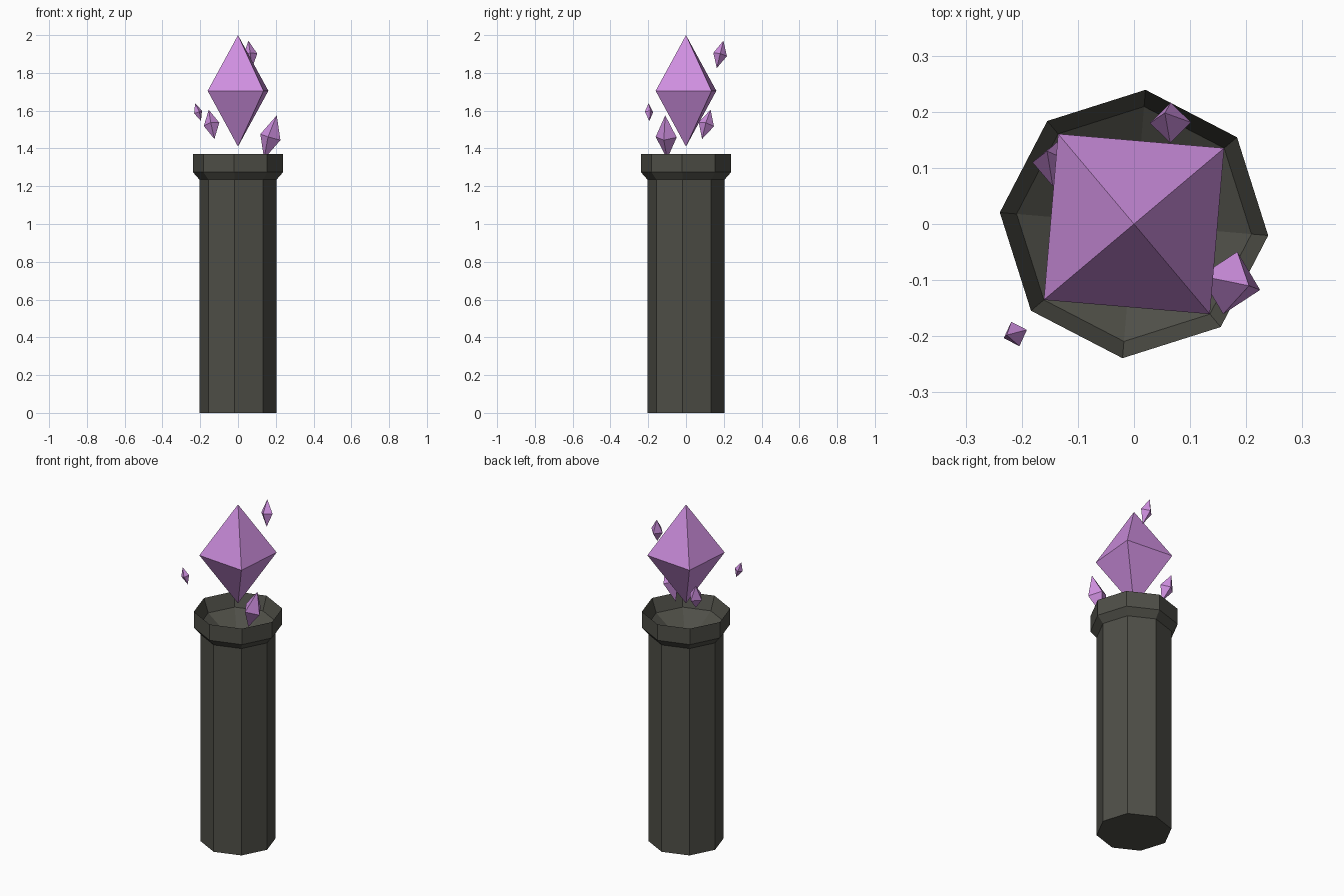
import bpy, bmesh, math
from mathutils import Vector

if "Cube" in bpy.data.objects:
    bpy.data.objects.remove(bpy.data.objects["Cube"])

TURN = math.radians(-4.9)  # slight twist shared by pillar and main crystal


def material(name, color):
    m = bpy.data.materials.new(name)
    m.diffuse_color = (*color, 1)
    m.use_nodes = True
    m.node_tree.nodes["Principled BSDF"].inputs["Base Color"].default_value = m.diffuse_color
    return m


stone = material("dark_stone", (0.078, 0.078, 0.064))
violet = material("violet_crystal", (0.62, 0.275, 0.74))


def finish(bm, name, mat):
    bmesh.ops.recalc_face_normals(bm, faces=bm.faces)
    me = bpy.data.meshes.new(name)
    bm.to_mesh(me)
    bm.free()
    me.materials.append(mat)
    ob = bpy.data.objects.new(name, me)
    bpy.context.collection.objects.link(ob)
    return ob


def lathe(name, profile, tip_z, sides, mat):
    """Faceted turned body: flat base, rings of (radius, z), closing on a centre point."""
    bm = bmesh.new()
    rings = []
    for r, z in profile:
        angles = [TURN + 2 * math.pi * i / sides for i in range(sides)]
        rings.append([bm.verts.new((r * math.cos(a), r * math.sin(a), z)) for a in angles])
    bm.faces.new(rings[0])
    for low, high in zip(rings, rings[1:]):
        for i in range(sides):
            j = (i + 1) % sides
            bm.faces.new((low[i], low[j], high[j], high[i]))
    tip = bm.verts.new((0, 0, tip_z))
    for i in range(sides):
        bm.faces.new((rings[-1][i], rings[-1][(i + 1) % sides], tip))
    return finish(bm, name, mat)


def crystal(name, top, bottom, radius, angle):
    """Four-sided double pyramid between two tips."""
    top, bottom = Vector(top), Vector(bottom)
    mid = (top + bottom) / 2
    tilt = Vector((0, 0, 1)).rotation_difference(top - bottom)
    bm = bmesh.new()
    t, b = bm.verts.new(top), bm.verts.new(bottom)
    ring = []
    for i in range(4):
        a = math.radians(angle + 90 * i)
        ring.append(bm.verts.new(mid + tilt @ Vector((radius * math.cos(a), radius * math.sin(a), 0))))
    for i in range(4):
        j = (i + 1) % 4
        bm.faces.new((ring[i], ring[j], t))
        bm.faces.new((ring[j], ring[i], b))
    return finish(bm, name, violet)


# Eight-sided pillar with flared collar and sunken bowl on top
lathe("pillar", [(0.205, 0), (0.205, 1.235), (0.24, 1.275), (0.24, 1.37), (0.21, 1.29)],
      1.15, 8, stone)

# Large floating crystal
crystal("main_crystal", (0, 0, 2.0), (0, 0, 1.41), 0.21, 40.1)

# Small tilted shards around it
shards = [
    ((0.055, 0.198, 1.97), (0.075, 0.163, 1.825), 0.037, 0),
    ((-0.155, 0.13, 1.605), (-0.125, 0.085, 1.45), 0.042, -5),
    ((0.205, -0.11, 1.575), (0.138, -0.10, 1.345), 0.057, -13),
    ((-0.227, -0.198, 1.64), (-0.196, -0.194, 1.545), 0.023, 19),
]
for n, args in enumerate(shards, 1):
    crystal(f"shard_{n}", *args)
